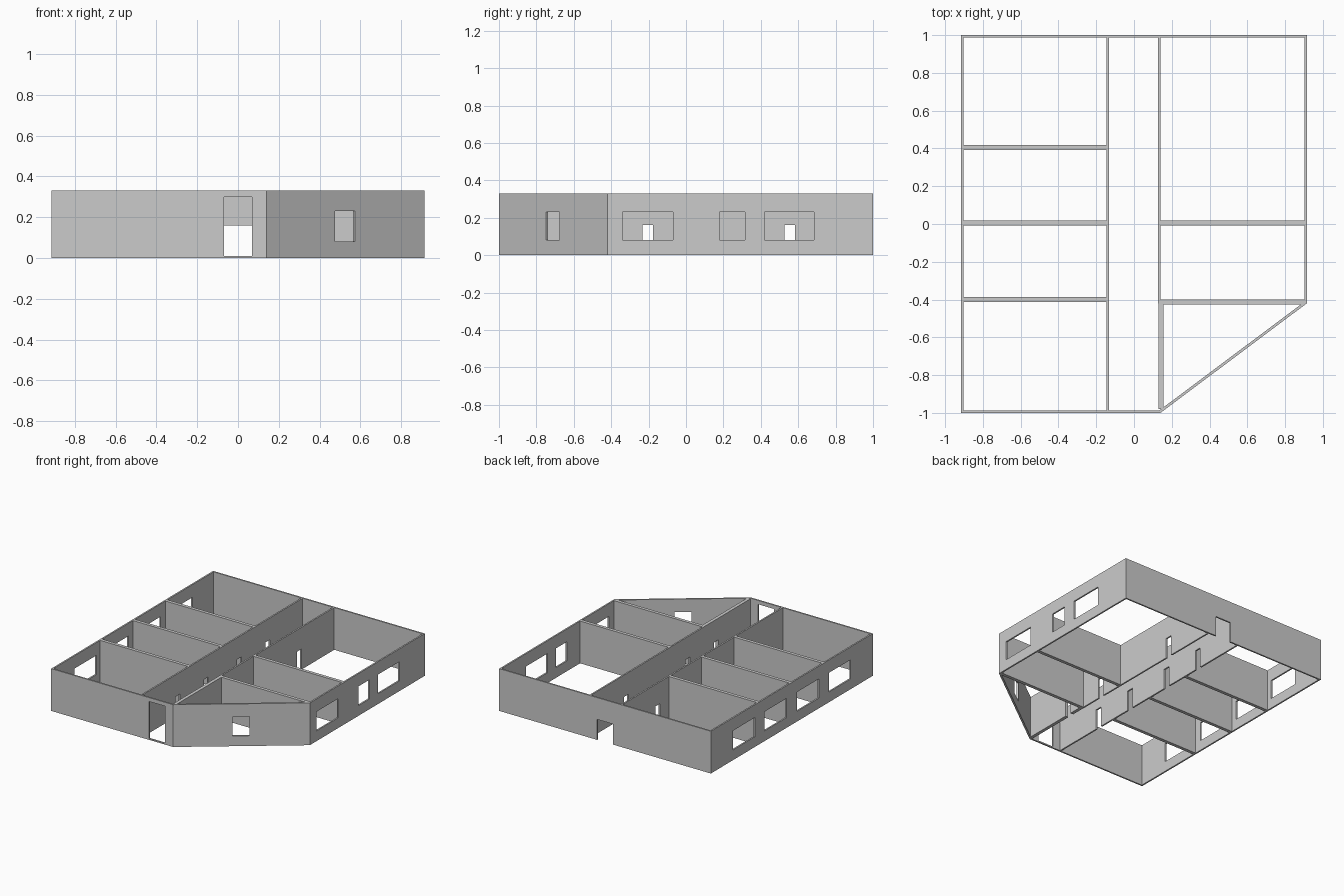
import bpy, bmesh
from mathutils import Vector

cube = bpy.data.objects.get("Cube")
if cube:
    bpy.data.objects.remove(cube, do_unlink=True)

HEIGHT = 0.33
THIN, THICK = 0.012, 0.026
W, D = 0.915, 1.0          # half width and half depth
HALL_L, HALL_R = -0.145, 0.14
CORNER_Y = -0.42           # where the slanted wall meets the side wall

grey = bpy.data.materials.new("plain grey")
grey.use_nodes = True
colour = (0.6, 0.6, 0.6, 1)
grey.diffuse_color = colour
grey.node_tree.nodes["Principled BSDF"].inputs["Base Color"].default_value = colour


def wall(name, start, end, thickness, openings=()):
    """Wall thickened to the left of start->end; openings are (from, to, bottom, top)."""
    start, end = Vector((*start, 0)), Vector((*end, 0))
    along = (end - start).normalized()
    inward = Vector((-along.y, along.x, 0))
    us = sorted({0, (end - start).length, *(u for o in openings for u in o[:2])})
    zs = sorted({0, HEIGHT, *(z for o in openings for z in o[2:])})
    bm = bmesh.new()
    for u0, u1 in zip(us, us[1:]):
        for z0, z1 in zip(zs, zs[1:]):
            u, z = (u0 + u1) / 2, (z0 + z1) / 2
            if any(a < u < b and c < z < d for a, b, c, d in openings):
                continue
            bm.faces.new([bm.verts.new(start + along * p + Vector((0, 0, q)))
                          for p, q in ((u0, z0), (u1, z0), (u1, z1), (u0, z1))])
    bmesh.ops.remove_doubles(bm, verts=bm.verts, dist=1e-5)
    grown = bmesh.ops.extrude_face_region(bm, geom=bm.faces[:], use_keep_orig=True)
    bmesh.ops.translate(bm, vec=inward * thickness,
                        verts=[g for g in grown["geom"] if isinstance(g, bmesh.types.BMVert)])
    bmesh.ops.recalc_face_normals(bm, faces=bm.faces)
    mesh = bpy.data.meshes.new(name)
    bm.to_mesh(mesh)
    bm.free()
    mesh.materials.append(grey)
    obj = bpy.data.objects.new(name, mesh)
    bpy.context.collection.objects.link(obj)
    return obj


def window(a, b):
    return (a, b, 0.08, 0.23)


def door(centre, width=0.055, bottom=0.0, top=0.16):
    return (centre - width / 2, centre + width / 2, bottom, top)


# Outer walls, counter-clockwise so they thicken inwards
wall("front_wall", (-W, -D), (HALL_R, -D), THIN, [door(W, 0.135, 0.01, 0.3)])
wall("slanted_wall", (HALL_R, -D), (W, CORNER_Y), 0.014, [window(0.42, 0.54)])
wall("left_wall", (W, CORNER_Y), (W, D), THIN,
     [window(a - CORNER_Y, b - CORNER_Y) for a, b in ((-0.34, -0.07), (0.18, 0.315), (0.42, 0.685))])
wall("back_wall", (W, D), (-W, D), THIN, [door(W, 0.135)])
wall("right_wall", (-W, D), (-W, -D), THIN,
     [window(D - y - 0.135, D - y + 0.135) for y in (-0.592, -0.2, 0.2, 0.592)])

# Hallway walls with a door to every room
inner = D - THIN
wall("hall_right_wall", (HALL_L + THIN, -inner), (HALL_L + THIN, inner), THIN,
     [door(inner + y) for y in (-0.555, -0.205, 0.205, 0.555)])
wall("hall_left_wall", (HALL_R, CORNER_Y), (HALL_R, inner), THIN,
     [door(y - CORNER_Y) for y in (-0.205, 0.555)])
wall("corner_room_hall_wall", (0.155, -0.98), (0.155, CORNER_Y), THICK, [door(0.425)])

# Partitions between rooms
for i, y in enumerate((-0.4, 0.005, 0.405)):
    wall(f"right_partition_{i + 1}", (-W + THIN, y - THICK / 2), (HALL_L, y - THICK / 2), THICK)
for i, y in enumerate((-0.413, 0.005)):
    wall(f"left_partition_{i + 1}", (HALL_R, y - THICK / 2), (W - THIN, y - THICK / 2), THICK)
